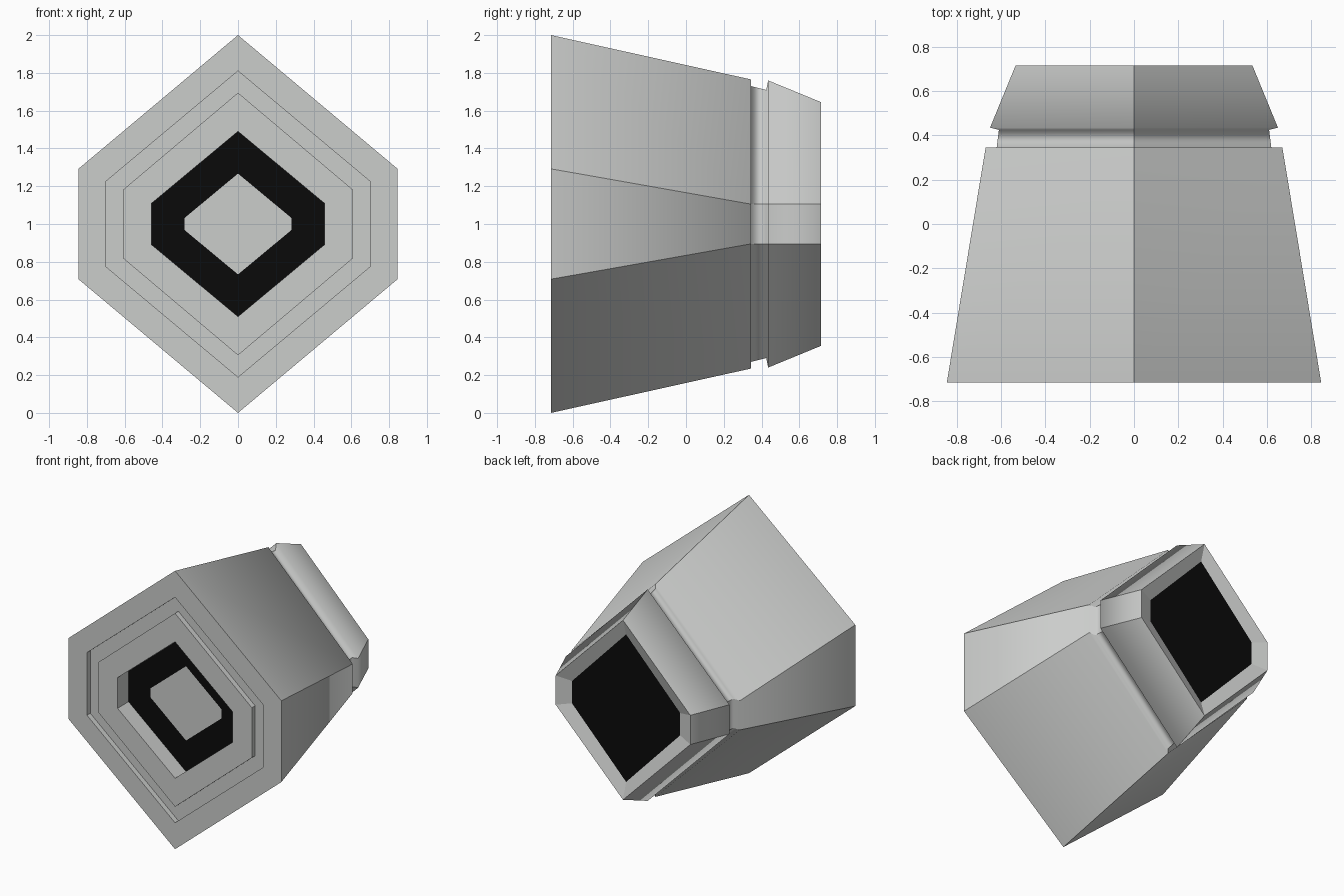
import bpy, bmesh

old = bpy.data.objects.get("Cube")
if old:
    bpy.data.objects.remove(old, do_unlink=True)


def make_material(name, rgb):
    mat = bpy.data.materials.new(name)
    mat.use_nodes = True
    mat.diffuse_color = (*rgb, 1)
    mat.node_tree.nodes["Principled BSDF"].inputs["Base Color"].default_value = (*rgb, 1)
    return mat


GREY = make_material("light grey", (0.6, 0.61, 0.6))
BLACK = make_material("black", (0.003, 0.003, 0.003))


def hexagon(bm, y, w, h, s):
    """Pointed hexagon: half width w, half height h, half side length s."""
    pts = [(0, h), (w, s), (w, -s), (0, -h), (-w, -s), (-w, s)]
    return [bm.verts.new((x, y, 1 + z)) for x, z in pts]


def loft(name, rings, soft=(), dark=(), cap=0):
    """Join hexagon rings in order and cap the last; soft rings shade smoothly."""
    bm = bmesh.new()
    loops = [hexagon(bm, *r) for r in rings]
    for i, (a, b) in enumerate(zip(loops, loops[1:])):
        for k in range(6):
            n = (k + 1) % 6
            face = bm.faces.new((a[k], a[n], b[n], b[k]))
            face.smooth = True
            face.material_index = int(i in dark)
    bm.faces.new(loops[-1]).material_index = cap
    for edge in bm.edges:
        edge.smooth = any(all(v in loops[i] for v in edge.verts) for i in soft)
    bmesh.ops.recalc_face_normals(bm, faces=bm.faces)
    mesh = bpy.data.meshes.new(name)
    bm.to_mesh(mesh)
    bm.free()
    mesh.materials.append(GREY)
    mesh.materials.append(BLACK)
    obj = bpy.data.objects.new(name, mesh)
    bpy.context.collection.objects.link(obj)
    return obj


# Tapered shell, neck and rear collar, from the front recess to the rear panel
FRONT, FLOOR, GROOVE, REAR = -0.715, -0.59, -0.677, 0.715
opening = (0.457, 0.49, 0.11)
inner = (0.61, 0.695, 0.18)
outer = (0.70, 0.81, 0.225)
profile = [
    (FLOOR, 0.283, 0.267, 0.032),   # centre plate
    (FLOOR, *opening),              # dark recess floor
    (FRONT, *opening),
    (FRONT, *inner),                # groove in the front face
    (GROOVE, *inner),
    (GROOVE, *outer),
    (FRONT, *outer),
    (FRONT, 0.845, 1.0, 0.292),     # main taper
    (0.345, 0.67, 0.765, 0.105),
    (0.345, 0.62, 0.73, 0.105),     # neck
    (0.425, 0.61, 0.71, 0.105),
    (0.435, 0.65, 0.76, 0.105),     # collar
    (REAR, 0.535, 0.645, 0.105),
    (0.68, 0.43, 0.53, 0.08),       # sloped rear rim
]
body = loft("housing", profile, soft=(8, 9, 10, 11), dark=(0,), cap=1)

# Centre plate closing the front recess
bm = bmesh.new()
bm.faces.new(hexagon(bm, *profile[0]))
mesh = bpy.data.meshes.new("centre_plate")
bm.to_mesh(mesh)
bm.free()
mesh.materials.append(GREY)
plate = bpy.data.objects.new("centre_plate", mesh)
bpy.context.collection.objects.link(plate)
